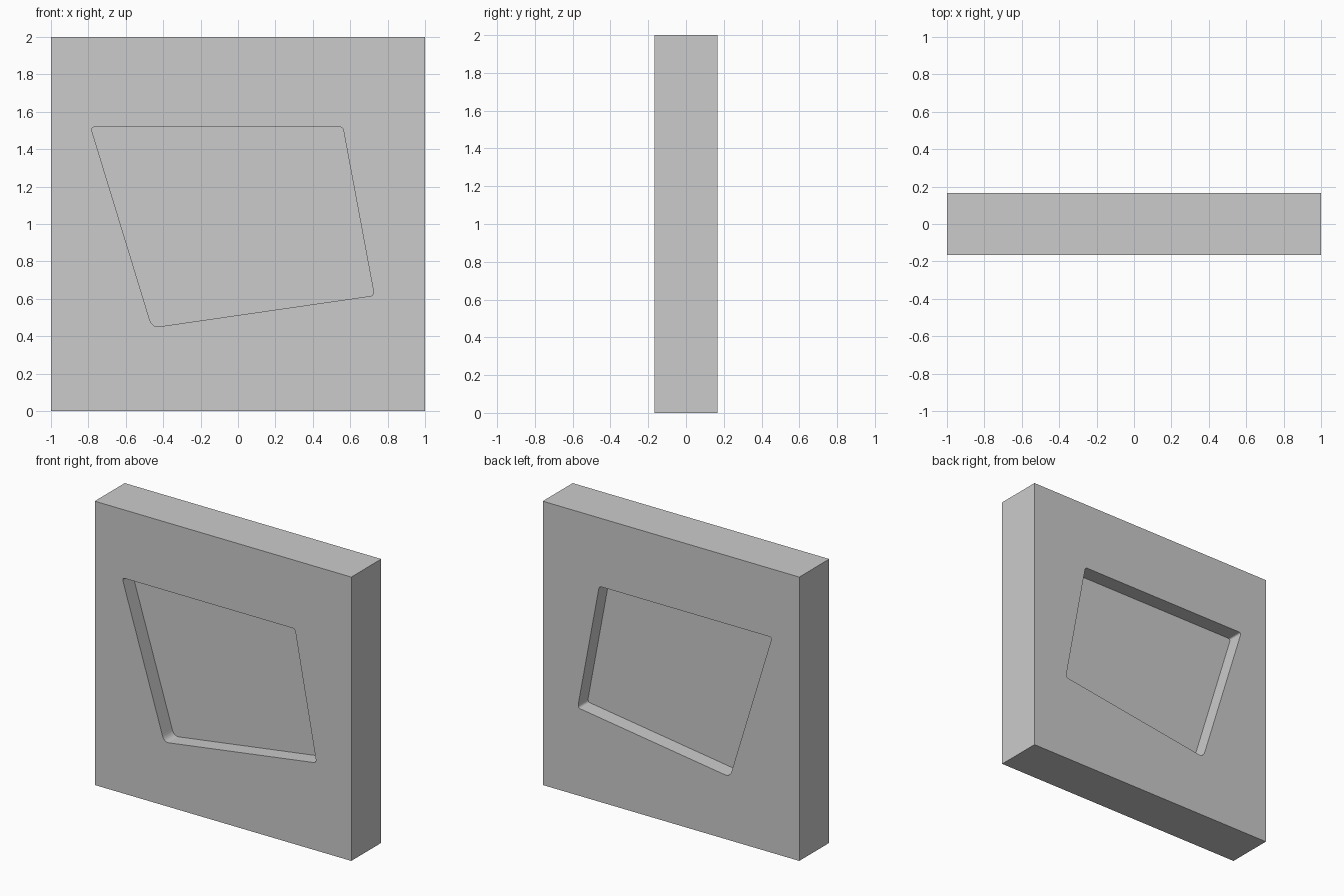
import bpy, bmesh
from mathutils import Vector

if "Cube" in bpy.data.objects:
    bpy.data.objects.remove(bpy.data.objects["Cube"])

T = 0.3333      # plate thickness
DEPTH = 0.11    # recess depth on each face

# Recess corners (x, z): tangent in, control, tangent out
CORNERS = [
    ((-0.78, 1.495), (-0.787, 1.518), (-0.765, 1.518)),
    ((0.545, 1.518), (0.560, 1.518), (0.564, 1.497)),
    ((0.722, 0.65), (0.728, 0.617), (0.708, 0.615)),
    ((-0.42, 0.452), (-0.459, 0.446), (-0.473, 0.492)),
]


def outline(steps=6):
    pts = []
    for a, b, c in CORNERS:
        a, b, c = Vector(a), Vector(b), Vector(c)
        for i in range(steps + 1):
            t = i / steps
            pts.append(a * (1 - t) ** 2 + b * 2 * t * (1 - t) + c * t * t)
    return pts


def prism(name, pts, y0, y1):
    bm = bmesh.new()
    face = bm.faces.new([bm.verts.new((p[0], y0, p[1])) for p in pts])
    ext = bmesh.ops.extrude_face_region(bm, geom=[face])["geom"]
    verts = [g for g in ext if isinstance(g, bmesh.types.BMVert)]
    bmesh.ops.translate(bm, verts=verts, vec=(0, y1 - y0, 0))
    bmesh.ops.recalc_face_normals(bm, faces=bm.faces)
    me = bpy.data.meshes.new(name)
    bm.to_mesh(me)
    bm.free()
    ob = bpy.data.objects.new(name, me)
    bpy.context.collection.objects.link(ob)
    return ob


# Square plate
plate = prism("recessed_plate", [(-1, 0), (1, 0), (1, 2), (-1, 2)], -T / 2, T / 2)

# Matching recess on the front and back, leaving a thin web between
for side, s in (("front", -1), ("back", 1)):
    cutter = prism(side + "_recess_cutter", outline(), s * (T / 2 - DEPTH), s * (T / 2 + 0.1))
    cutter.hide_render = True
    cutter.hide_viewport = True
    mod = plate.modifiers.new(side + "_recess", "BOOLEAN")
    mod.operation = "DIFFERENCE"
    mod.solver = "EXACT"
    mod.object = cutter

# Smooth only the rounded recess corners
bpy.context.view_layer.objects.active = plate
plate.select_set(True)
bpy.ops.object.shade_smooth_by_angle(angle=0.6)
